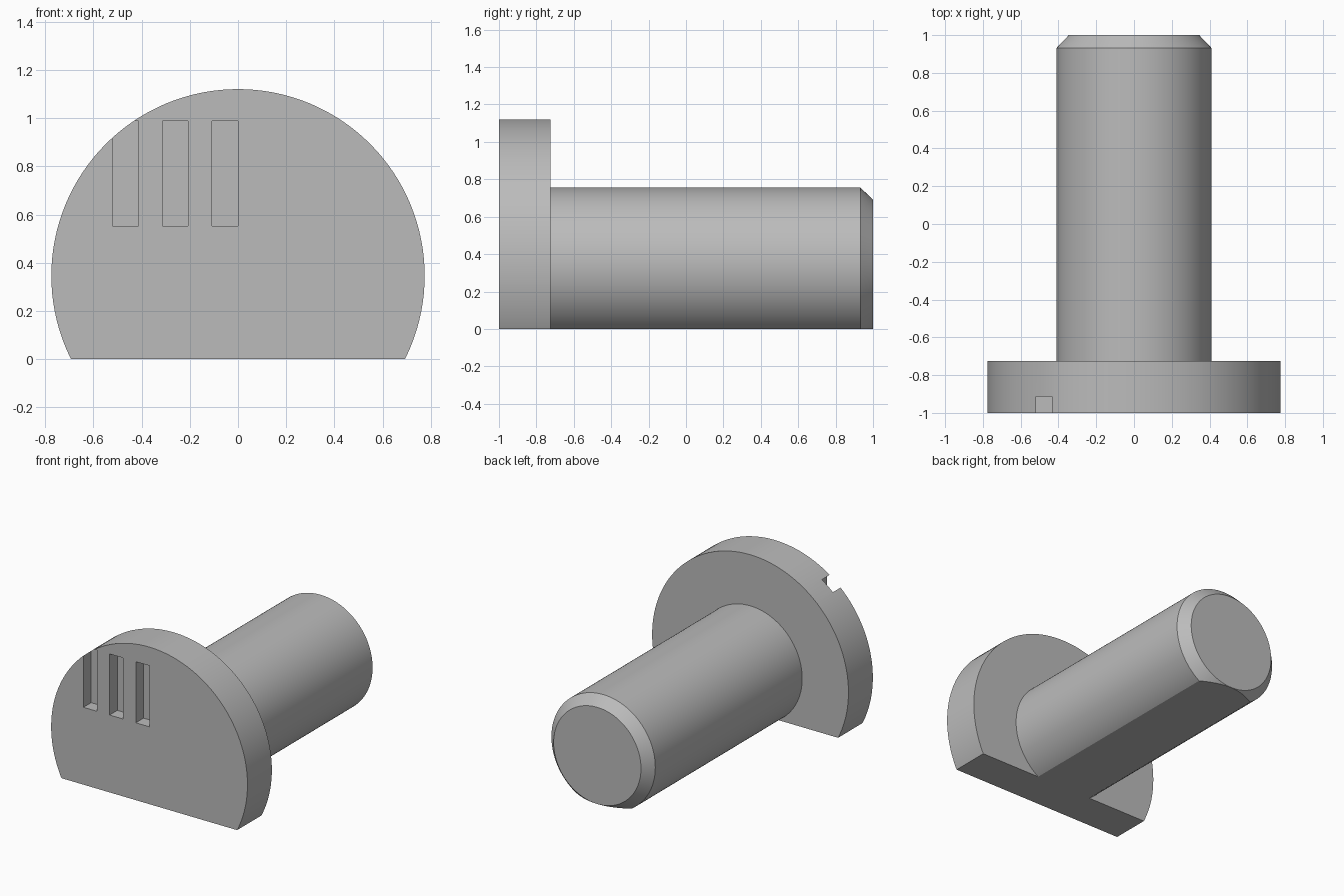
import bpy, bmesh, math
from mathutils import Vector, Matrix

if "Cube" in bpy.data.objects:
    bpy.data.objects.remove(bpy.data.objects["Cube"], do_unlink=True)

AXIS_Z = 0.346       # height of the turning axis above the flat
SEGMENTS = 128


def make_material(name, rgb):
    mat = bpy.data.materials.new(name)
    mat.use_nodes = True
    mat.diffuse_color = (*rgb, 1)
    mat.node_tree.nodes["Principled BSDF"].inputs["Base Color"].default_value = (*rgb, 1)
    return mat


def add_object(name, bm):
    bmesh.ops.recalc_face_normals(bm, faces=bm.faces)
    mesh = bpy.data.meshes.new(name)
    bm.to_mesh(mesh)
    bm.free()
    obj = bpy.data.objects.new(name, mesh)
    bpy.context.collection.objects.link(obj)
    return obj


def turned_body(name, profile):
    """Revolve (radius, y) points about the y axis, then mill a flat at z = 0."""
    bm = bmesh.new()
    rings = []
    for radius, y in profile:
        angles = [math.tau * i / SEGMENTS for i in range(SEGMENTS)]
        rings.append([bm.verts.new((radius * math.sin(a), y, AXIS_Z + radius * math.cos(a)))
                      for a in angles])
    for near, far in zip(rings, rings[1:]):
        for i in range(SEGMENTS):
            j = (i + 1) % SEGMENTS
            bm.faces.new((near[i], near[j], far[j], far[i]))
    bm.faces.new(rings[0])
    bm.faces.new(rings[-1])
    bmesh.ops.recalc_face_normals(bm, faces=bm.faces)
    cut = bmesh.ops.bisect_plane(bm, geom=bm.verts[:] + bm.edges[:] + bm.faces[:],
                                 plane_co=(0, 0, 0), plane_no=(0, 0, 1), clear_inner=True)
    edges = [e for e in cut["geom_cut"] if isinstance(e, bmesh.types.BMEdge)]
    bmesh.ops.contextual_create(bm, geom=edges)
    return add_object(name, bm)


def slot_cutters(name, lefts, width, y_range, z_range):
    bm = bmesh.new()
    for x in lefts:
        low = Vector((x, y_range[0], z_range[0]))
        high = Vector((x + width, y_range[1], z_range[1]))
        matrix = Matrix.Translation((low + high) / 2) @ Matrix.Diagonal((*(high - low), 1))
        bmesh.ops.create_cube(bm, size=1, matrix=matrix)
    return add_object(name, bm)


# Headed pin: wide disc head, shaft and chamfered tip, with one flat side
pin = turned_body("headed_pin", [(0.775, -1), (0.775, -0.725), (0.41, -0.725),
                                 (0.41, 0.932), (0.345, 1)])
pin.data.materials.append(make_material("steel grey", (0.5, 0.5, 0.5)))

# Three slots in the head face, the outer one breaking through the rim
cutter = slot_cutters("slot_cutters", (-0.52, -0.314, -0.107), 0.107,
                      (-1.1, -0.913), (0.552, 0.988))
cutter.hide_render = True

bpy.ops.object.select_all(action='DESELECT')
bpy.context.view_layer.objects.active = pin
pin.select_set(True)
slots = pin.modifiers.new("slots", 'BOOLEAN')
slots.operation = 'DIFFERENCE'
slots.solver = 'EXACT'
slots.object = cutter
bpy.ops.object.modifier_apply(modifier=slots.name)
bpy.data.objects.remove(cutter, do_unlink=True)
bpy.ops.object.shade_smooth_by_angle(angle=math.radians(20))
